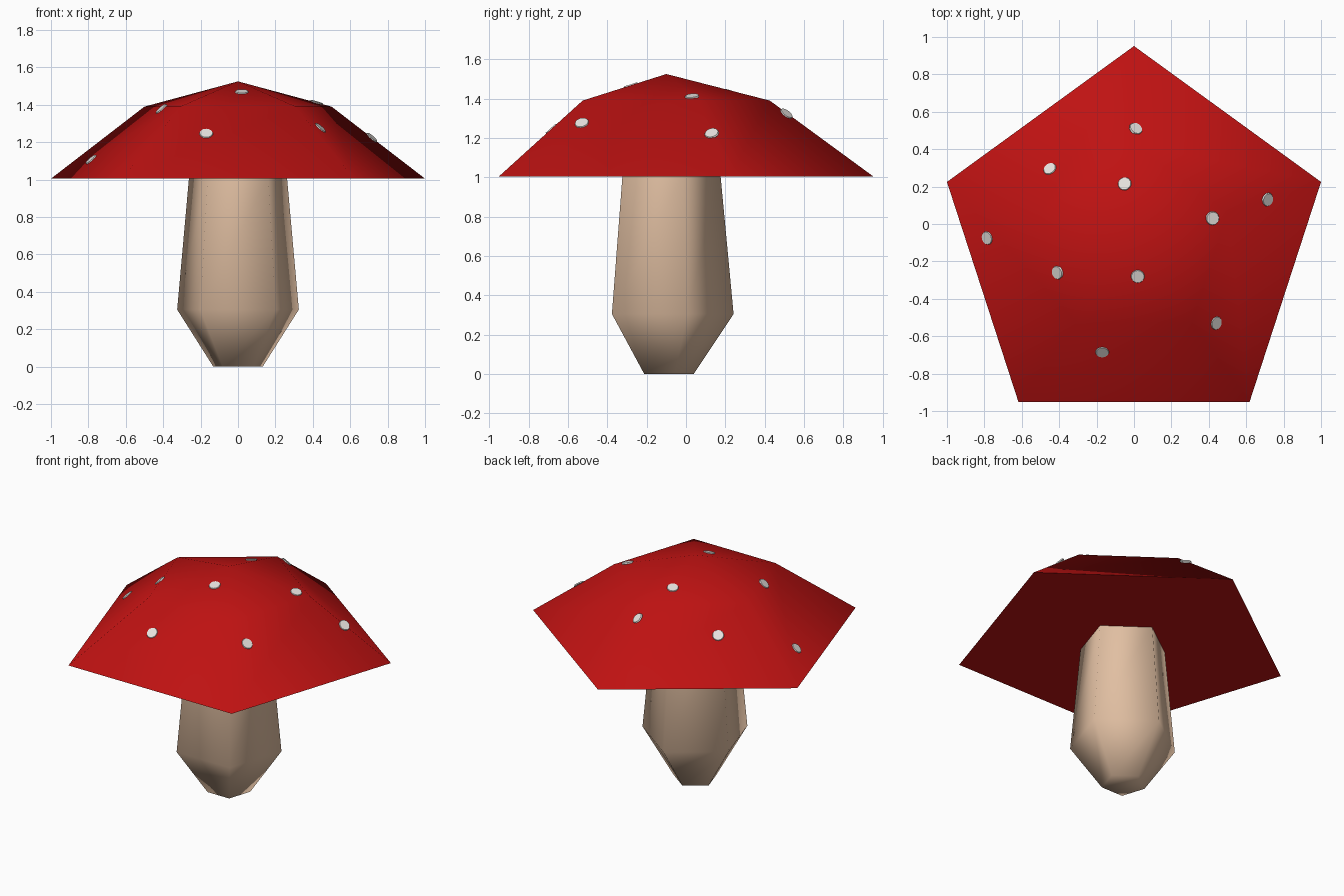
import bpy, bmesh, math
from mathutils import Vector

if "Cube" in bpy.data.objects:
    bpy.data.objects.remove(bpy.data.objects["Cube"])

CY = -0.10   # y of the mushroom's axis


def material(name, rgb):
    m = bpy.data.materials.new(name)
    m.diffuse_color = (*rgb, 1)
    m.use_nodes = True
    m.node_tree.nodes["Principled BSDF"].inputs["Base Color"].default_value = m.diffuse_color
    return m


red = material("cap red", (0.52, 0.006, 0.006))
tan = material("stem tan", (0.75, 0.52, 0.36))
white = material("spot white", (0.8, 0.77, 0.74))


def finish(bm, name, mat, angle):
    bmesh.ops.recalc_face_normals(bm, faces=bm.faces)
    me = bpy.data.meshes.new(name)
    bm.to_mesh(me)
    bm.free()
    me.materials.append(mat)
    ob = bpy.data.objects.new(name, me)
    bpy.context.collection.objects.link(ob)
    bpy.ops.object.select_all(action='DESELECT')
    ob.select_set(True)
    bpy.context.view_layer.objects.active = ob
    bpy.ops.object.shade_smooth_by_angle(angle=math.radians(angle))
    return ob


def lathe(name, profile, mat, angle, sides=5):
    """Stack of pentagons from (radius, z) pairs; radius 0 closes to a point."""
    bm = bmesh.new()
    rings = []
    for r, z in profile:
        n = sides if r else 1
        rings.append([bm.verts.new((r * math.cos(a), CY + r * math.sin(a), z))
                      for a in (math.pi / 2 + i * math.tau / sides for i in range(n))])
    bm.faces.new(rings[0][::-1])
    for lo, hi in zip(rings, rings[1:]):
        for i in range(sides):
            j = (i + 1) % sides
            bm.faces.new((lo[i], lo[j], hi[0]) if len(hi) == 1
                         else (lo[i], lo[j], hi[j], hi[i]))
    if len(rings[-1]) > 1:
        bm.faces.new(rings[-1])
    return finish(bm, name, mat, angle)


# stem and cap
lathe("stem", [(0.139, 0), (0.342, 0.305), (0.275, 1.015)], tan, 80)
cap = lathe("cap", [(1.0515, 1.005), (0.526, 1.39), (0, 1.525)], red, 80)

# white spots: thin discs laid on the cap surface
spots = [(0.01, 0.51), (-0.45, 0.295), (-0.05, 0.215), (0.42, 0.03), (0.715, 0.13),
         (-0.785, -0.075), (-0.41, -0.26), (0.02, -0.28), (0.44, -0.53), (-0.17, -0.685)]
bm = bmesh.new()
for x, y in spots:
    hit, pos, normal, _ = cap.ray_cast(Vector((x, y, 3)), Vector((0, 0, -1)))
    turn = normal.to_track_quat('Z', 'Y').to_matrix().to_4x4()
    turn.translation = pos + normal * 0.001
    bmesh.ops.create_cone(bm, cap_ends=True, segments=14, radius1=0.038,
                          radius2=0.034, depth=0.008, matrix=turn)
finish(bm, "cap_spots", white, 30)
